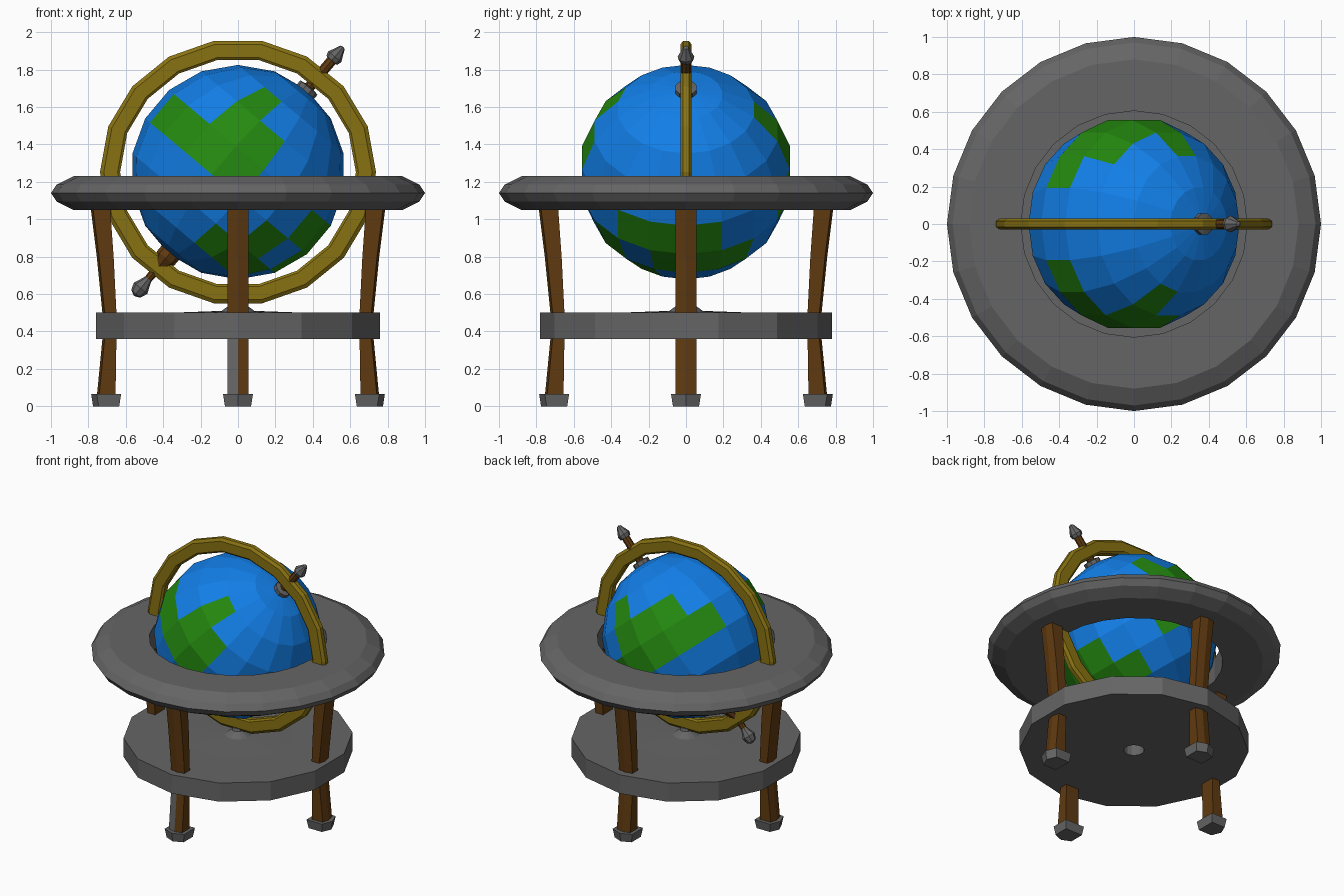
import bpy, bmesh, math

if "Cube" in bpy.data.objects:
    bpy.data.objects.remove(bpy.data.objects["Cube"])


def material(name, rgb):
    m = bpy.data.materials.new(name)
    m.diffuse_color = (*rgb, 1)
    m.use_nodes = True
    m.node_tree.nodes["Principled BSDF"].inputs["Base Color"].default_value = m.diffuse_color
    return m


GREY = material("iron grey", (0.13, 0.13, 0.13))
BROWN = material("wood brown", (0.115, 0.042, 0.005))
GOLD = material("old gold", (0.25, 0.17, 0.006))
BLUE = material("ocean blue", (0.006, 0.21, 0.80))
GREEN = material("land green", (0.018, 0.25, 0.005))

CENTRE = (0, 0, 1.252)
TILT = math.radians(40)


def finish(name, bm, mats):
    bmesh.ops.recalc_face_normals(bm, faces=bm.faces)
    me = bpy.data.meshes.new(name)
    bm.to_mesh(me)
    bm.free()
    for m in mats:
        me.materials.append(m)
    ob = bpy.data.objects.new(name, me)
    bpy.context.collection.objects.link(ob)
    return ob


def lathe(name, profile, n, mats, closed=False, phase=0.0, paint=None):
    """Turn a (radius, height) profile round z; zero radius gives a pole."""
    bm = bmesh.new()
    rows = []
    for r, z in profile:
        if r < 1e-6:
            rows.append([bm.verts.new((0, 0, z))] * n)
        else:
            rows.append([bm.verts.new((r * math.cos(phase + math.tau * i / n),
                                       r * math.sin(phase + math.tau * i / n), z))
                         for i in range(n)])
    pairs = list(zip(rows, rows[1:]))
    if closed:
        pairs.append((rows[-1], rows[0]))
    for a, b in pairs:
        for i in range(n):
            j = (i + 1) % n
            quad = list(dict.fromkeys((a[i], a[j], b[j], b[i])))
            if len(quad) > 2:
                bm.faces.new(quad)
    if paint:
        for f in bm.faces:
            f.material_index = paint(f.calc_center_median())
    return finish(name, bm, mats)


def on_axis(ob):
    ob.location = CENTRE
    ob.rotation_euler = (0, TILT, 0)
    return ob


# Globe: 18 x 9 sphere, land chosen by latitude row and longitude range
LAND = {
    40: [(-30, -10), (170, 190)],
    20: [(-30, 10), (170, 230)],
    0: [(-70, 10), (50, 110), (150, 250)],
    -20: [(30, 50), (70, 130)],
    -40: [(10, 70)],
}


def land(c):
    lat = round(math.degrees(math.atan2(c.z, math.hypot(c.x, c.y))) / 20) * 20
    lon = math.degrees(math.atan2(c.y, c.x)) + 90
    return int(any(a < lon + t < b for a, b in LAND.get(lat, [])
                   for t in (0, 360)))


R = 0.573
sphere = [(R * math.sin(math.pi * k / 9) if 0 < k < 9 else 0,
           -R * math.cos(math.pi * k / 9)) for k in range(10)]
on_axis(lathe("globe", sphere, 18, [BLUE, GREEN], paint=land))

# Axle and its fittings
on_axis(lathe("axle", [(0, -0.77), (0.02, -0.77), (0.028, -0.6),
                       (0.028, 0.79), (0, 0.79)], 8, [BROWN]))
on_axis(lathe("lower_collar", [(0, -0.66), (0.03, -0.66), (0.06, -0.60),
                               (0.06, -0.54), (0, -0.54)], 8, [BROWN]))
on_axis(lathe("upper_flange", [(0, 0.55), (0.06, 0.55), (0.06, 0.59),
                               (0, 0.60)], 10, [GREY]))
on_axis(lathe("axle_tip", [(0, 0.775), (0.038, 0.78), (0.045, 0.805),
                           (0.015, 0.87), (0, 0.875)], 8, [GREY]))
on_axis(lathe("axle_knob", [(0, -0.865), (0.032, -0.85), (0.047, -0.81),
                            (0.03, -0.77), (0.012, -0.72), (0, -0.72)], 8, [GREY]))

# Upright meridian ring with chamfered section
ring = lathe("meridian_ring",
             [(0.615, -0.02), (0.628, -0.03), (0.70, -0.03), (0.72, -0.015),
              (0.72, 0.015), (0.70, 0.03), (0.628, 0.03), (0.615, 0.02)],
             18, [GOLD], closed=True)
ring.location = CENTRE
ring.rotation_euler = (math.pi / 2, 0, 0)
ring.scale = (1.025, 0.99, 1)

# Flat horizon ring
lathe("horizon_ring", [(0.605, 1.05), (0.88, 1.05), (0.97, 1.095), (1.0, 1.14),
                       (0.97, 1.185), (0.88, 1.23), (0.605, 1.23)],
      24, [GREY], closed=True)

# Lower shelf with centre pedestal and a hole underneath
lathe("lower_shelf", [(0, 0.46), (0.07, 0.46), (0.07, 0.36), (0.78, 0.36),
                      (0.78, 0.50), (0.37, 0.50), (0.09, 0.51),
                      (0.04, 0.545), (0.035, 0.565), (0, 0.565)],
      14, [GREY], phase=math.pi / 2)


def post(name, angle, sections, ridge, mats, paint=None):
    """Stack of house-shaped sections (z, inner, outer, half width), ridge outward."""
    bm = bmesh.new()
    c, s = math.cos(angle), math.sin(angle)
    rows = []
    for z, a, b, w in sections:
        pts = [(a, -w), (b - ridge, -w), (b, 0), (b - ridge, w), (a, w)]
        rows.append([bm.verts.new((r * c - t * s, r * s + t * c, z)) for r, t in pts])
    bm.faces.new(rows[0])
    bm.faces.new(rows[-1])
    for lo, hi in zip(rows, rows[1:]):
        for i in range(5):
            j = (i + 1) % 5
            bm.faces.new((lo[i], lo[j], hi[j], hi[i]))
    if paint:
        for f in bm.faces:
            f.material_index = paint(f.calc_center_median())
    return finish(name, bm, mats)


# Four curved legs with feet; the front leg has one grey lower face
LEG = [(0.05, 0.655, 0.755, 0.055), (0.36, 0.65, 0.725, 0.055),
       (0.50, 0.65, 0.725, 0.055), (0.80, 0.665, 0.755, 0.057),
       (1.08, 0.685, 0.79, 0.057)]
FOOT = [(0, 0.635, 0.775, 0.07), (0.065, 0.625, 0.785, 0.08)]
for k, side in enumerate(("right", "back", "left", "front")):
    rule = (lambda c: int(c.z < 0.36 and -0.05 < c.x < -0.01)) if side == "front" else None
    post(side + "_leg", k * math.pi / 2, LEG, 0.012, [BROWN, GREY], rule)
    post(side + "_foot", k * math.pi / 2, FOOT, 0.03, [GREY])
